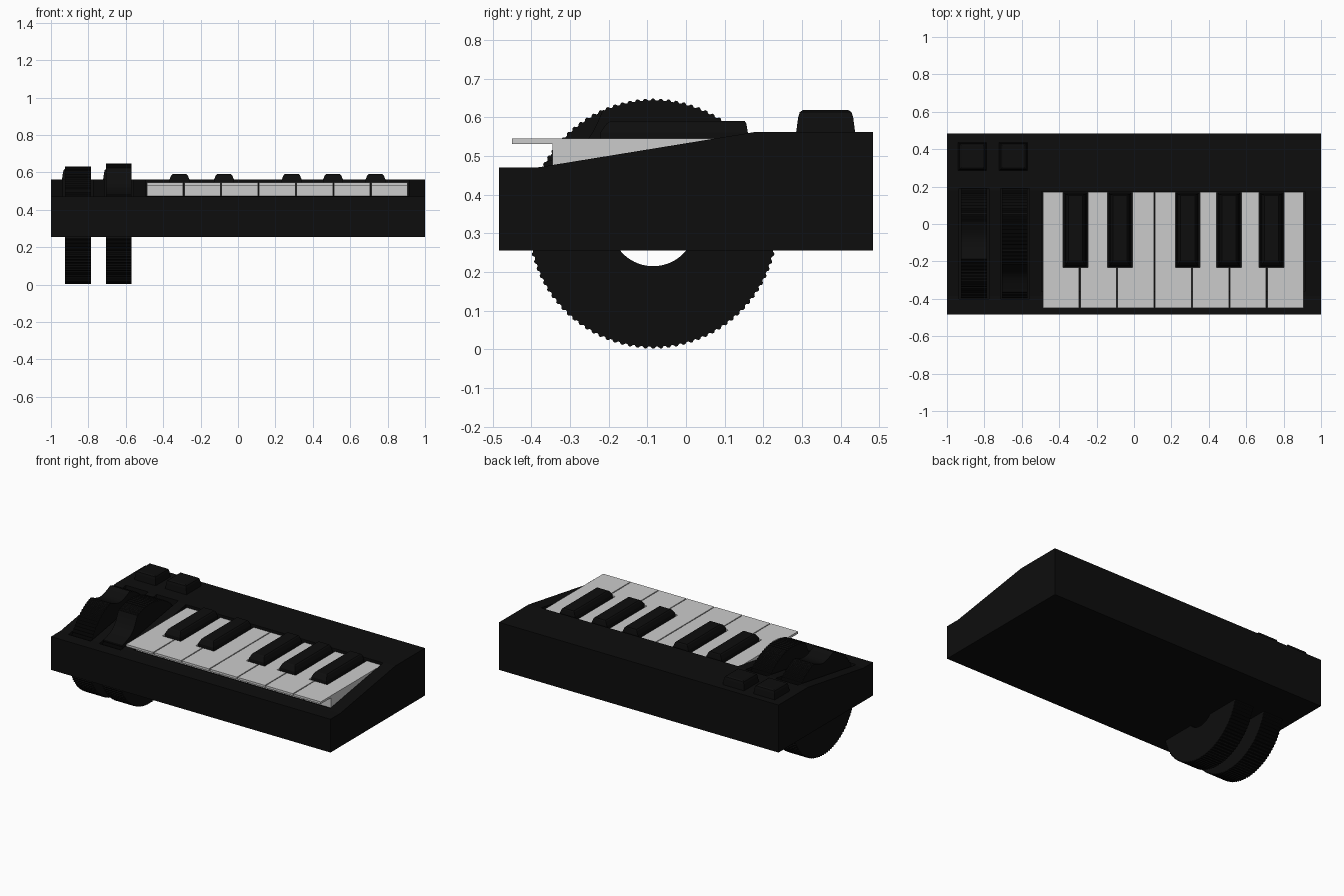
import bpy, bmesh, math

if "Cube" in bpy.data.objects:
    bpy.data.objects.remove(bpy.data.objects["Cube"])


def material(name, rgb):
    m = bpy.data.materials.new(name)
    m.diffuse_color = (*rgb, 1)
    m.use_nodes = True
    m.node_tree.nodes["Principled BSDF"].inputs["Base Color"].default_value = m.diffuse_color
    return m


BLACK = material("matte black", (0.004, 0.004, 0.004))
WHITE = material("key white", (0.6, 0.6, 0.6))


def finish(name, bm, mat):
    bmesh.ops.recalc_face_normals(bm, faces=bm.faces)
    me = bpy.data.meshes.new(name)
    bm.to_mesh(me)
    bm.free()
    me.materials.append(mat)
    ob = bpy.data.objects.new(name, me)
    bpy.context.collection.objects.link(ob)
    return ob


def prism(bm, pts, lo, hi, place):
    """Extrude a 2D outline between lo and hi; place(a, b, h) gives xyz."""
    low = [bm.verts.new(place(a, b, lo)) for a, b in pts]
    top = [bm.verts.new(place(a, b, hi)) for a, b in pts]
    bm.faces.new(low)
    bm.faces.new(top)
    n = len(pts)
    for i in range(n):
        j = (i + 1) % n
        bm.faces.new((low[i], low[j], top[j], top[i]))


def along_x(a, b, h):
    return (h, a, b)


def along_z(a, b, h):
    return (a, b, h)


def loft(name, rings, mat):
    """Stack of rectangles (x0, x1, y0, y1, z)."""
    bm = bmesh.new()
    loops = [[bm.verts.new(p) for p in ((x0, y0, z), (x1, y0, z), (x1, y1, z), (x0, y1, z))]
             for x0, x1, y0, y1, z in rings]
    bm.faces.new(loops[0])
    bm.faces.new(loops[-1])
    for a, b in zip(loops, loops[1:]):
        for i in range(4):
            j = (i + 1) % 4
            bm.faces.new((a[i], a[j], b[j], b[i]))
    return finish(name, bm, mat)


# Case: wedge profile with recesses for the keys and the two wheels
bm = bmesh.new()
prism(bm, [(-0.483, 0.255), (0.483, 0.255), (0.483, 0.562), (0.18, 0.562),
           (-0.385, 0.47), (-0.483, 0.47)], -1, 1, along_x)
case = finish("case", bm, BLACK)
WHEELS = [(-0.925, -0.785, 0), (-0.705, -0.57, 42)]
cuts = [(-0.495, 0.915, -0.362, 0.175, 0.465)]
cuts += [(a - 0.01, b + 0.01, -0.40, 0.19, 0.40) for a, b, _ in WHEELS]
for x0, x1, y0, y1, z in cuts:
    cutter = loft("recess_cutter", [(x0, x1, y0, y1, z), (x0, x1, y0, y1, 0.8)], BLACK)
    cutter.hide_render = True
    mod = case.modifiers.new("recess", 'BOOLEAN')
    mod.operation = 'DIFFERENCE'
    mod.solver = 'EXACT'
    mod.object = cutter
    bpy.context.view_layer.objects.active = case
    bpy.ops.object.modifier_apply(modifier=mod.name)
    bpy.data.objects.remove(cutter)

# Ridged control wheels, each with a smooth finger dip
CY, CZ, R, HOLE, TEETH = -0.085, 0.325, 0.323, 0.11, 100
for k, (x0, x1, tilt) in enumerate(WHEELS):
    bm = bmesh.new()
    rows = []
    for i in range(TEETH * 4):
        t = 360 * (i - 0.5) / (TEETH * 4)          # degrees from the top, towards the front
        d = (t - tilt + 180) % 360 - 180
        if abs(d) < 18.5:
            r = R - 0.05 * (1 - (d / 18.5) ** 2)
        else:
            r = R if i % 4 < 2 else R - 0.005
        s, c = -math.sin(math.radians(t)), math.cos(math.radians(t))
        rows.append([bm.verts.new((x, CY + q * s, CZ + q * c))
                     for x, q in ((x0, r), (x1, r), (x1, HOLE), (x0, HOLE))])
    for i, a in enumerate(rows):
        b = rows[(i + 1) % len(rows)]
        for j in range(4):
            n = (j + 1) % 4
            bm.faces.new((a[j], a[n], b[n], b[j]))
    finish(("pitch_wheel", "modulation_wheel")[k], bm, BLACK)

# Square buttons
for k, x in enumerate((-0.865, -0.645)):
    loft(f"button_{k + 1}", [
        (x - 0.077, x + 0.077, 0.284, 0.438, 0.555),
        (x - 0.071, x + 0.071, 0.290, 0.432, 0.600),
        (x - 0.067, x + 0.067, 0.294, 0.428, 0.613),
        (x - 0.058, x + 0.058, 0.303, 0.419, 0.619)], BLACK)

# White keys: notched top plate with front lip, and a deeper block behind
SHARPS = (-0.313, -0.075, 0.287, 0.508, 0.735)
for i in range(7):
    x0, x1 = -0.49 + 0.2 * i, -0.29 + 0.2 * i
    a, b = x0 + 0.003, x1 - 0.003
    na, nb = a, b
    for c in SHARPS:
        if abs(c - x0) < 0.066:
            na = c + 0.066
        if abs(c - x1) < 0.066:
            nb = c - 0.066
    bm = bmesh.new()
    for front, lo, hi in ((-0.45, 0.531, 0.545), (-0.345, 0.466, 0.531)):
        pts = [(a, front), (b, front), (b, -0.232)]
        pts += [(nb, -0.232)] if nb != b else []
        pts += [(nb, 0.172), (na, 0.172)]
        pts += [(na, -0.232)] if na != a else []
        pts += [(a, -0.232)]
        prism(bm, pts, lo, hi, along_z)
    finish(f"white_key_{i + 1}", bm, WHITE)

# Black keys
for i, c in enumerate(SHARPS):
    loft(f"black_key_{i + 1}", [
        (c - 0.059, c + 0.059, -0.227, 0.165, 0.464),
        (c - 0.054, c + 0.054, -0.222, 0.160, 0.560),
        (c - 0.044, c + 0.044, -0.205, 0.156, 0.584),
        (c - 0.038, c + 0.038, -0.195, 0.152, 0.590)], BLACK)
